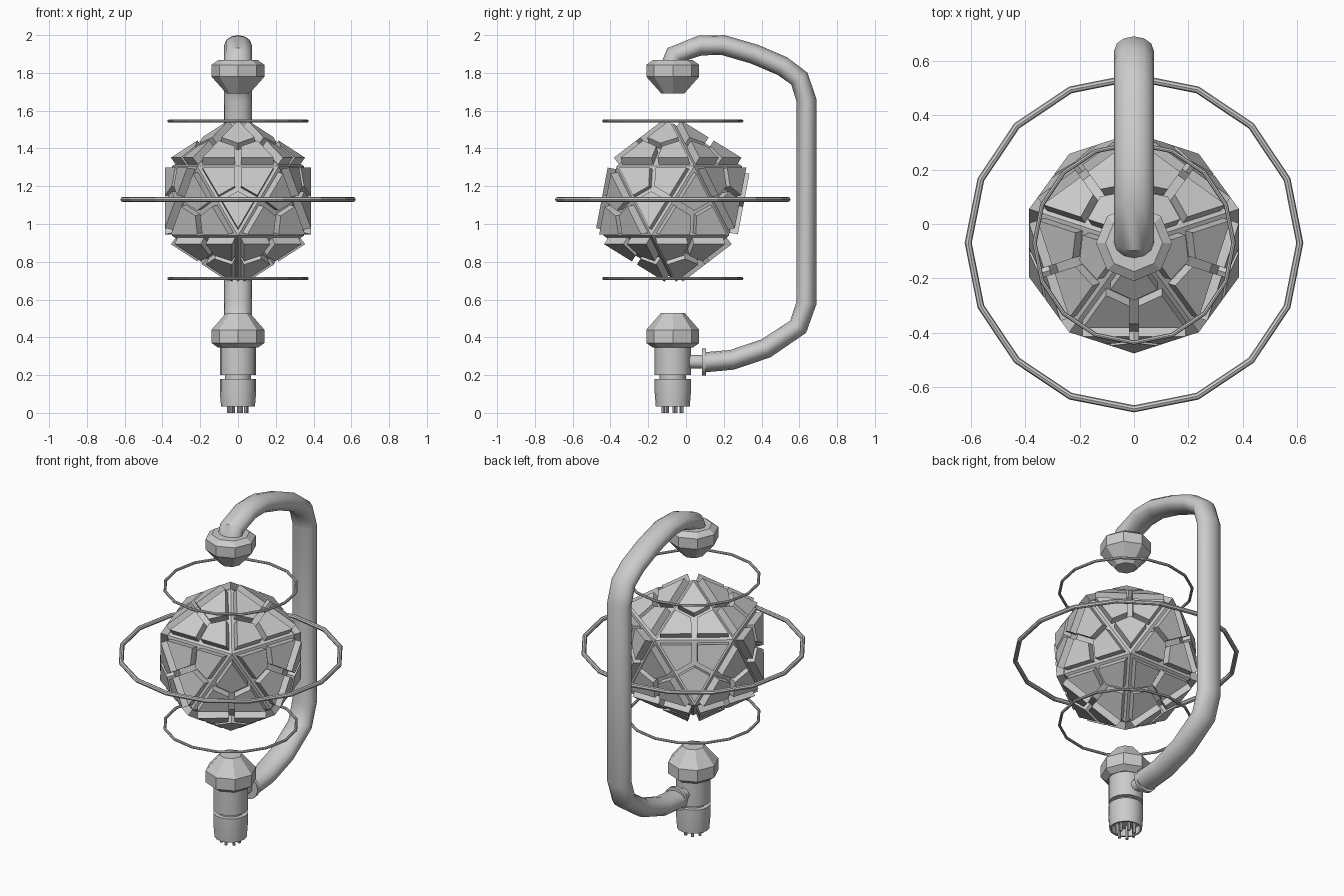
import bpy, bmesh
from math import sin, cos, pi, radians
from mathutils import Vector

if "Cube" in bpy.data.objects:
    bpy.data.objects.remove(bpy.data.objects["Cube"])

CY = -0.07          # y of the main axis
CZ = 1.122          # z of the ball centre


def make(name, verts, faces, smooth=None):
    me = bpy.data.meshes.new(name)
    me.from_pydata([tuple(v) for v in verts], [], faces)
    bm = bmesh.new()
    bm.from_mesh(me)
    bmesh.ops.recalc_face_normals(bm, faces=bm.faces[:])
    bm.to_mesh(me)
    bm.free()
    ob = bpy.data.objects.new(name, me)
    bpy.context.collection.objects.link(ob)
    if smooth:
        bpy.ops.object.select_all(action='DESELECT')
        ob.select_set(True)
        bpy.context.view_layer.objects.active = ob
        bpy.ops.object.shade_smooth_by_angle(angle=radians(smooth))
    return ob


def skin(name, rings, smooth=None):
    """Bridge a list of equal-sized rings and cap both ends."""
    n = len(rings[0])
    verts = [v for r in rings for v in r]
    faces = [(k*n + i, k*n + (i+1) % n, (k+1)*n + (i+1) % n, (k+1)*n + i)
             for k in range(len(rings)-1) for i in range(n)]
    faces += [tuple(range(n)), tuple(range(len(verts)-n, len(verts)))]
    return make(name, verts, faces, smooth)


def lathe(name, profile, n, smooth=None):
    """Turn (radius, z) points about the main axis."""
    return skin(name, [[(r*cos(2*pi*i/n), CY + r*sin(2*pi*i/n), z) for i in range(n)]
                       for r, z in profile], smooth)


def rod_y(name, profile, z, n=12):
    """Turn (radius, y) points about a line along y."""
    return skin(name, [[(r*cos(2*pi*i/n), y, z + r*sin(2*pi*i/n)) for i in range(n)]
                       for r, y in profile], 40)


def hoop(name, z, major, minor):
    bpy.ops.mesh.primitive_torus_add(major_segments=16, minor_segments=8, major_radius=major,
                                     minor_radius=minor, location=(0, CY, z))
    bpy.context.object.name = name


# inner core of the ball: icosahedron with a corner up
R, H, GAP = 0.411, 0.045, 0.80
c = Vector((0, CY, CZ))


def ring(start, z):
    rad = R * 2 / 5**0.5
    return [c + Vector((rad*cos(radians(start + 72*k)), rad*sin(radians(start + 72*k)), z))
            for k in range(5)]


pts = [c + Vector((0, 0, R))] + ring(90, R/5**0.5) + ring(126, -R/5**0.5) + [c - Vector((0, 0, R))]
tris = []
for k in range(5):
    u, u2, d, d2 = 1+k, 1+(k+1) % 5, 6+k, 6+(k+1) % 5
    tris += [(0, u, u2), (u, d, u2), (u2, d, d2), (11, d2, d)]
make("ball_core", pts, tris)

# raised kite plates, three on every core face
verts, faces = [], []
for t in tris:
    a = [pts[i] for i in t]
    mid = (a[0] + a[1] + a[2]) / 3
    out = (mid - c).normalized() * H
    for j in range(3):
        v = a[j]
        kite = [v, (v + a[(j+1) % 3])/2, mid, (v + a[j-1])/2]
        k0 = v.lerp(mid, 0.634)
        base = [k0 + (p - k0)*GAP for p in kite]
        o = len(verts)
        verts += [p - out*0.1 for p in base] + [p + out for p in base]
        faces += [tuple(o+i for i in (0, 1, 2, 3)), tuple(o+i for i in (4, 5, 6, 7))]
        faces += [(o+i, o+(i+1) % 4, o+4+(i+1) % 4, o+4+i) for i in range(4)]
make("ball_plates", verts, faces)

# floating hoops
hoop("middle_hoop", 1.13, 0.61, 0.013)
hoop("upper_hoop", 1.545, 0.366, 0.008)
hoop("lower_hoop", 0.711, 0.366, 0.008)

# emitters above and below the ball
lathe("upper_emitter", [(0.06, 1.69), (0.14, 1.78), (0.14, 1.843), (0.105, 1.868)], 8)
lathe("lower_emitter", [(0.105, 0.345), (0.14, 0.37), (0.14, 0.44), (0.062, 0.53)], 8)

# base stem with groove and hollow socket
lathe("base_stem", [(0.08, 0.08), (0.08, 0.035), (0.09, 0.035), (0.096, 0.11), (0.096, 0.18),
                    (0.07, 0.18), (0.07, 0.20), (0.096, 0.20), (0.096, 0.35)], 16, 30)

# contact pins in the socket
for k in range(7):
    ang = 2*pi*k/7 + 0.3
    bpy.ops.mesh.primitive_cylinder_add(vertices=8, radius=0.009, depth=0.09,
                                        location=(0.05*cos(ang), CY + 0.05*sin(ang), 0.045))
    bpy.context.object.name = f"contact_pin_{k+1}"

# oval support pipe swept along a path in the y-z plane
path = [Vector(p) for p in [(-0.075, 1.85), (-0.06, 1.895), (0.075, 1.945), (0.196, 1.947),
                            (0.36, 1.90), (0.51, 1.836), (0.60, 1.77), (0.638, 1.655),
                            (0.638, 0.583), (0.594, 0.456), (0.424, 0.342), (0.244, 0.281),
                            (0.10, 0.268)]]
rings = []
for i, p in enumerate(path):
    t = (path[min(i+1, len(path)-1)] - path[max(i-1, 0)]).normalized()
    if i:
        t = ((p - path[i-1]).normalized() +
             (path[min(i+1, len(path)-1)] - p).normalized()).normalized()
    nrm = Vector((-t.y, t.x))
    rings.append([(0.073*cos(2*pi*k/12), p.x + nrm.x*0.053*sin(2*pi*k/12),
                   p.y + nrm.y*0.053*sin(2*pi*k/12)) for k in range(12)])
skin("support_pipe", rings, 45)

# joint between pipe and stem
rod_y("pipe_connector", [(0.036, 0.0), (0.036, 0.10)], 0.27)
rod_y("pipe_collar", [(0.072, 0.085), (0.072, 0.105)], 0.27)
